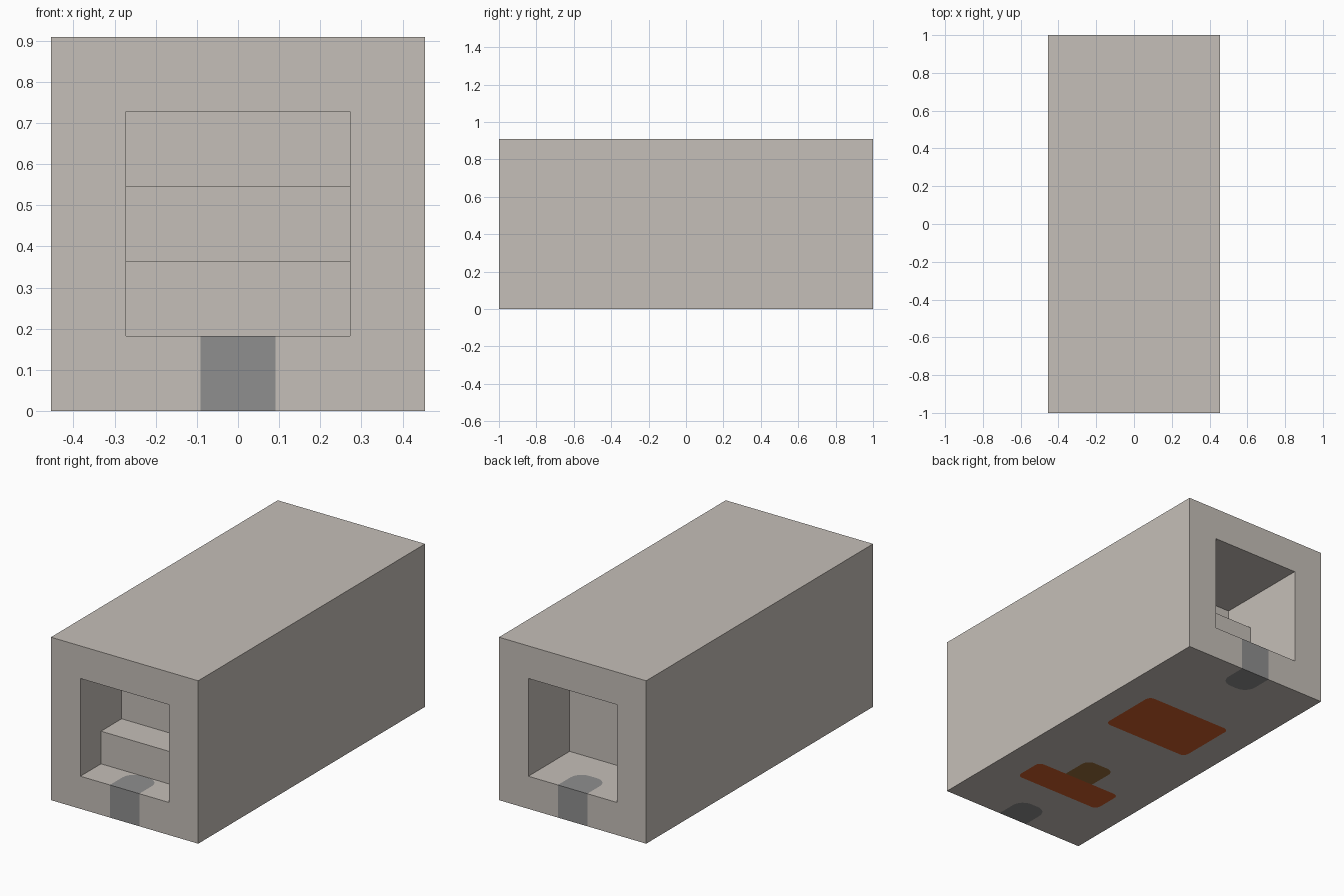
import bpy
import bmesh
from math import sin, cos, pi
from mathutils import Vector

U = 1 / 11  # grid unit: the block is 10 x 22 x 10 units

if "Cube" in bpy.data.objects:
    bpy.data.objects.remove(bpy.data.objects["Cube"])


def material(name, rgb):
    mat = bpy.data.materials.new(name)
    mat.use_nodes = True
    mat.diffuse_color = (*rgb, 1)
    mat.node_tree.nodes["Principled BSDF"].inputs["Base Color"].default_value = (*rgb, 1)
    return mat


stone = material("pale_stone", (0.56, 0.52, 0.48))
grey = material("mid_grey", (0.274, 0.274, 0.274))
orange = material("burnt_orange", (0.62, 0.11, 0.024))
brown = material("dark_brown", (0.32, 0.155, 0.045))


def prism(name, points, sweep, mat=None):
    """Sweep a flat outline of unit coordinates along a vector."""
    bm = bmesh.new()
    face = bm.faces.new([bm.verts.new(Vector(p) * U) for p in points])
    grown = bmesh.ops.extrude_face_region(bm, geom=[face], use_keep_orig=True)
    moved = [g for g in grown["geom"] if isinstance(g, bmesh.types.BMVert)]
    bmesh.ops.translate(bm, verts=moved, vec=Vector(sweep) * U)
    bmesh.ops.recalc_face_normals(bm, faces=bm.faces)
    mesh = bpy.data.meshes.new(name)
    bm.to_mesh(mesh)
    bm.free()
    obj = bpy.data.objects.new(name, mesh)
    bpy.context.collection.objects.link(obj)
    if mat:
        mesh.materials.append(mat)
    return obj


def slab(name, half, y0, y1, z0, z1, r0, r1, mat=None):
    """Upright slab whose corners are rounded by r0 at y0 and r1 at y1."""
    pts = []
    corners = [(half, y1, r1), (-half, y1, r1), (-half, y0, r0), (half, y0, r0)]
    for i, (x, y, r) in enumerate(corners):
        if r == 0:
            pts.append((x, y, z0))
            continue
        cx = x - r * (1 if x > 0 else -1)
        cy = y - r * (1 if y == y1 else -1)
        for k in range(7):
            a = (i + k / 6) * pi / 2
            pts.append((cx + r * cos(a), cy + r * sin(a), z0))
    return prism(name, pts, (0, 0, z1 - z0), mat)


def cut(target, cutter):
    cutter.hide_render = True
    mod = target.modifiers.new("cut", 'BOOLEAN')
    mod.operation = 'DIFFERENCE'
    mod.solver = 'EXACT'
    mod.object = cutter
    bpy.context.view_layer.objects.active = target
    bpy.ops.object.modifier_apply(modifier=mod.name)
    bpy.data.objects.remove(cutter)


# Main block
body = slab("body", 5, -11, 11, 0, 10, 0, 0, stone)

# Stepped openings at both ends: (depth, height) profiles
front_steps = [(-1, 2), (2, 2), (2, 4), (4, 4), (4, 6), (6, 6), (6, 8), (-1, 8)]
back_steps = [(-1, 2), (4, 2), (4, 6), (6, 6), (6, 8), (-1, 8)]
for side, profile in ((-1, front_steps), (1, back_steps)):
    outline = [(-3, side * (11 - d), z) for d, z in profile]
    cut(body, prism("opening_cutter", outline, (6, 0, 0)))

# Grey sill blocks set flush under each opening
reach, r = 1.98, 0.75
cut(body, slab("cutter", 1, -12, -11 + reach, -1, 2.5, 0, r))
slab("front_sill_block", 1, -11, -11 + reach, 0, 2, 0, r, grey)
cut(body, slab("cutter", 1, 11 - reach, 12, -1, 2.5, r, 0))
slab("back_sill_block", 1, 11 - reach, 11, 0, 2, r, 0, grey)

# Coloured panels inlaid flush in the underside
panels = [("back_base_panel", 3, 1, 5, 0.35, 0.35, orange),
          ("front_base_panel", 3, -7, -5, 0.35, 0.35, orange),
          ("small_base_panel", 1, -5, -3, 0, 0.5, brown)]
for name, half, y0, y1, r0, r1, mat in panels:
    cut(body, slab("cutter", half, y0, y1, -1, 0.08, r0, r1))
    slab(name, half, y0, y1, 0, 0.08, r0, r1, mat)
